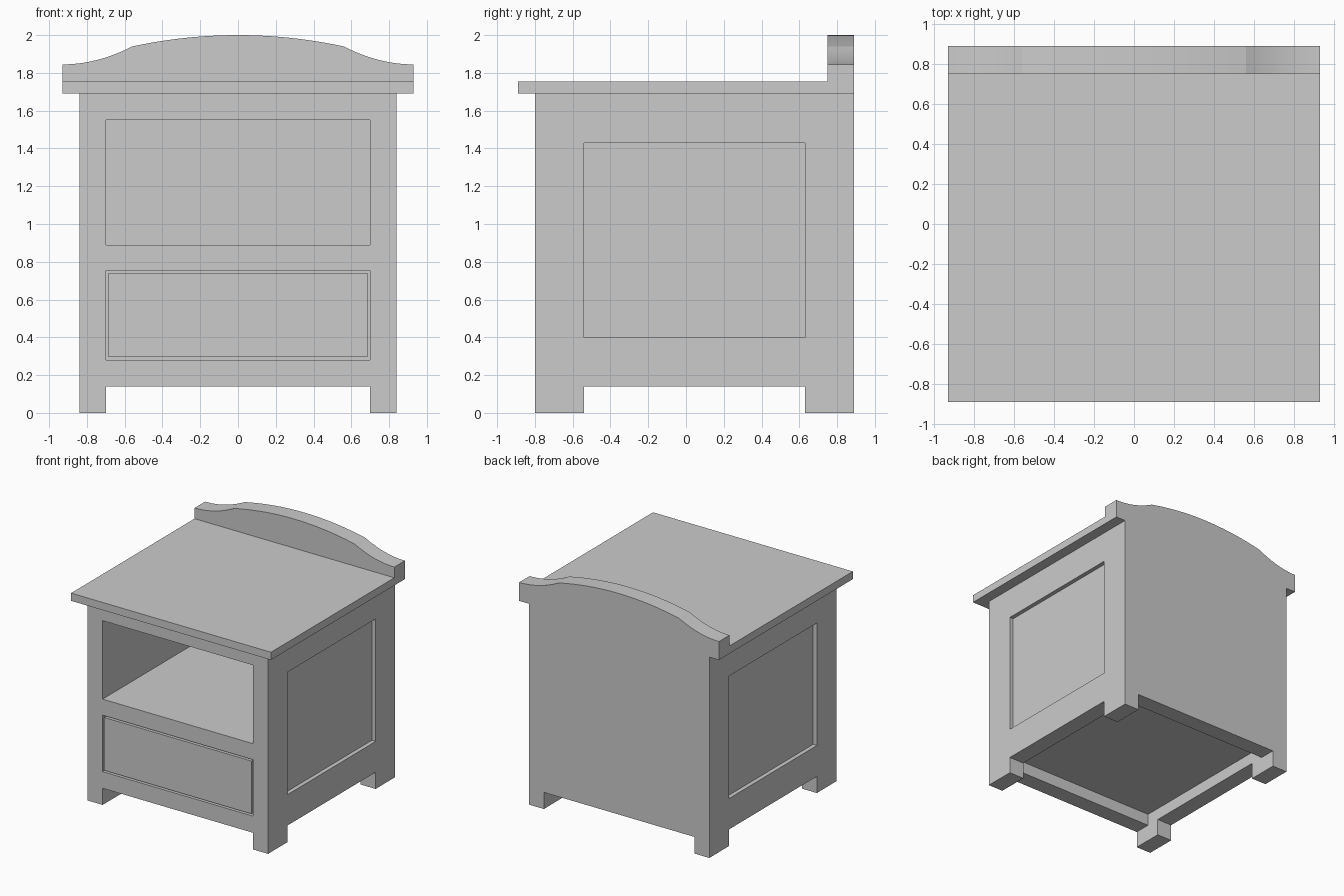
import bpy, bmesh

if "Cube" in bpy.data.objects:
    bpy.data.objects.remove(bpy.data.objects["Cube"])


def finish(bm, name):
    bmesh.ops.recalc_face_normals(bm, faces=bm.faces)
    mesh = bpy.data.meshes.new(name)
    bm.to_mesh(mesh)
    bm.free()
    ob = bpy.data.objects.new(name, mesh)
    bpy.context.collection.objects.link(ob)
    return ob


def box(name, x, y, z):
    """Box from (min, max) ranges."""
    bm = bmesh.new()
    bmesh.ops.create_cube(bm, size=1)
    for v in bm.verts:
        v.co = [r[0] + (c + 0.5) * (r[1] - r[0]) for c, r in zip(v.co, (x, y, z))]
    return finish(bm, name)


def activate(ob):
    bpy.ops.object.select_all(action='DESELECT')
    ob.select_set(True)
    bpy.context.view_layer.objects.active = ob


def carve(ob, *ranges):
    """Cut box-shaped spaces out of an object."""
    activate(ob)
    for r in ranges:
        cutter = box("cutter", *r)
        cutter.hide_render = True
        mod = ob.modifiers.new("cut", 'BOOLEAN')
        mod.operation = 'DIFFERENCE'
        mod.solver = 'EXACT'
        mod.object = cutter
        bpy.ops.object.modifier_apply(modifier=mod.name)
        bpy.data.objects.remove(cutter)


W, IN = 0.84, 0.70           # outer and inner half widths
FRONT, BACK, WALL = -0.80, 0.89, 0.75
TOP = 1.69

# Cabinet body with legs, open shelf, drawer bay and side panels
body = box("cabinet_body", (-W, W), (FRONT, BACK), (0, TOP))
carve(body,
      ((-IN, IN), (-1, 1), (-0.1, 0.14)),              # gap between legs, front to back
      ((-1, 1), (-0.54, 0.63), (-0.1, 0.14)),          # gap between legs, side to side
      ((-IN, IN), (-0.66, WALL), (0.05, 0.24)),        # hollow underside
      ((-IN, IN), (-1, WALL), (0.28, 0.755)),          # drawer bay
      ((-IN, IN), (-1, WALL), (0.89, 1.55)),           # open shelf
      ((-IN, IN), (-0.66, WALL), (1.4, 1.8)),          # space behind top rail
      *[(tuple(sorted((s * 0.805, s * 1.0))), (-0.54, 0.63), (0.40, 1.43))
        for s in (-1, 1)])                             # recessed side panels

# Drawer
drawer = box("drawer", (-0.685, 0.685), (FRONT, 0.70), (0.295, 0.74))
carve(drawer, ((-0.63, 0.63), (-0.72, 0.65), (0.33, 0.9)))

# Table top
box("table_top", (-0.93, 0.93), (-0.89, WALL), (TOP, 1.755))

# Curved back board: hollow curve at the ends, raised arc in the middle
N = 12
half = [(0.93 - 0.37 * i / N, 1.845 + 0.095 * (i / N) ** 2) for i in range(N)]
half += [(0.56 * (1 - i / N), 2 - 0.06 * (1 - i / N) ** 2) for i in range(N + 1)]
outline = [(0.93, TOP)] + half + [(-x, z) for x, z in half[-2::-1]] + [(-0.93, TOP)]
bm = bmesh.new()
face = bm.faces.new([bm.verts.new((x, WALL, z)) for x, z in outline])
ext = bmesh.ops.extrude_face_region(bm, geom=[face])
for v in ext["geom"]:
    if isinstance(v, bmesh.types.BMVert):
        v.co.y = BACK
board = finish(bm, "back_board")
activate(board)
bpy.ops.object.shade_smooth_by_angle(angle=0.2)
